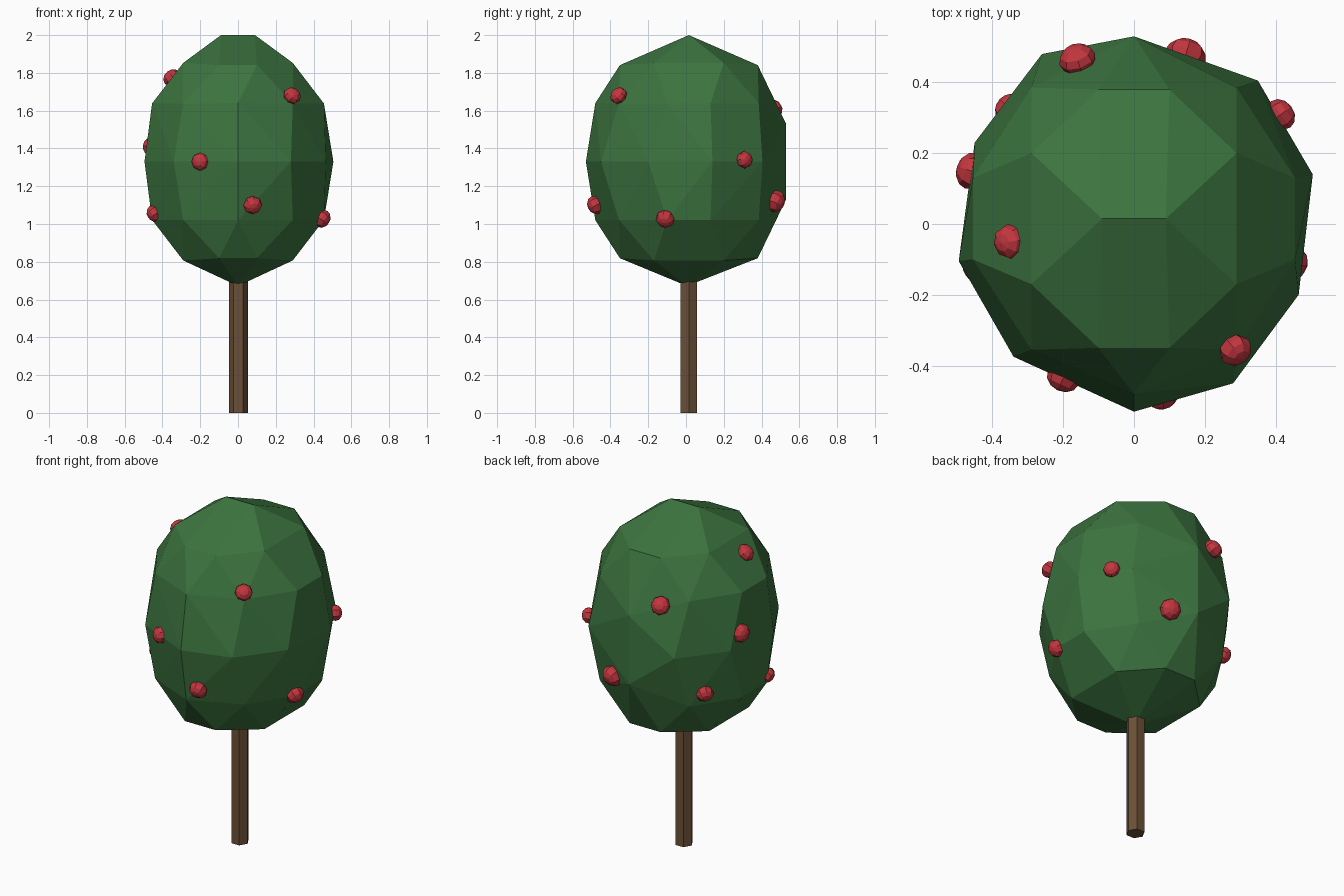
import bpy, bmesh, math
from mathutils import Vector, Matrix

if "Cube" in bpy.data.objects:
    bpy.data.objects.remove(bpy.data.objects["Cube"])


def material(name, rgb):
    m = bpy.data.materials.new(name)
    m.diffuse_color = (*rgb, 1)
    m.use_nodes = True
    m.node_tree.nodes["Principled BSDF"].inputs["Base Color"].default_value = m.diffuse_color
    return m


GREEN = material("leaf_green", (0.045, 0.175, 0.05))
BROWN = material("bark_brown", (0.15, 0.08, 0.037))
RED = material("berry_red", (0.55, 0.037, 0.05))


def add_object(name, bm, mat):
    mesh = bpy.data.meshes.new(name)
    bm.to_mesh(mesh)
    bm.free()
    mesh.materials.append(mat)
    ob = bpy.data.objects.new(name, mesh)
    bpy.context.collection.objects.link(ob)
    return ob


# Crown: faceted hull of rings, nearly mirrored above and below its middle
MID_Z = 1.33
CENTRE_Y = 0.015
points = [(x, y, MID_Z) for x, y in (
    (0, -0.53), (0.28, -0.45), (0.465, -0.2), (0.505, 0.14), (0.35, 0.405),
    (-0.26, 0.48), (-0.45, 0.23), (-0.495, -0.105), (-0.34, -0.375))]
half = [(0, 0.53, 0.2), (0, -0.48, 0.31)]
for sx in (-1, 1):
    for sy in (-1, 1):
        for x, y, h in ((0.1, 0.365, 0.511), (0.29, 0.185, 0.523),
                        (0.29, 0.37, 0.308), (0.455, 0.115, 0.308)):
            half.append((sx * x, CENTRE_Y + sy * y, h))
points += [(x, y, MID_Z + s * h) for x, y, h in half for s in (-1, 1)]
# top ridge and bottom tip
points += [(-0.09, CENTRE_Y, 2), (0.09, CENTRE_Y, 2), (0, 0.005, 0.672)]

bm = bmesh.new()
for p in points:
    bm.verts.new(p)
bmesh.ops.convex_hull(bm, input=bm.verts)
loose = [v for v in bm.verts if not v.link_faces]
bmesh.ops.delete(bm, geom=loose, context='VERTS')
bmesh.ops.recalc_face_normals(bm, faces=bm.faces)
add_object("crown", bm, GREEN)

# Trunk: hexagonal post running up into the crown
bm = bmesh.new()
bmesh.ops.create_cone(bm, cap_ends=True, segments=6, radius1=0.05, radius2=0.05,
                      depth=0.8, matrix=Matrix.Translation((0.002, CENTRE_Y, 0.4))
                      @ Matrix.Rotation(math.pi / 2, 4, 'Z'))
add_object("trunk", bm, BROWN)

# Berries: small, slightly flattened faceted balls half sunk into the crown
BERRIES = [
    (0.287, -0.357, 1.68, 0.048), (-0.2, -0.435, 1.33, 0.048),
    (0.078, -0.482, 1.10, 0.05), (-0.445, -0.12, 1.055, 0.046),
    (0.448, -0.11, 1.027, 0.05), (0.415, 0.31, 1.34, 0.046),
    (0.145, 0.475, 1.12, 0.06), (-0.16, 0.465, 1.61, 0.053),
    (-0.35, 0.325, 1.09, 0.048), (-0.46, 0.15, 1.41, 0.053),
    (-0.35, -0.05, 1.775, 0.05)]
for i, (x, y, z, r) in enumerate(BERRIES, 1):
    bm = bmesh.new()
    turn = Vector((x, y, z - MID_Z)).to_track_quat('Z', 'Y').to_matrix().to_4x4()
    bmesh.ops.create_uvsphere(bm, u_segments=8, v_segments=6, radius=r,
                              matrix=Matrix.Translation((x, y, z)) @ turn
                              @ Matrix.Diagonal((1, 1, 0.8, 1)))
    add_object(f"berry_{i}", bm, RED)
